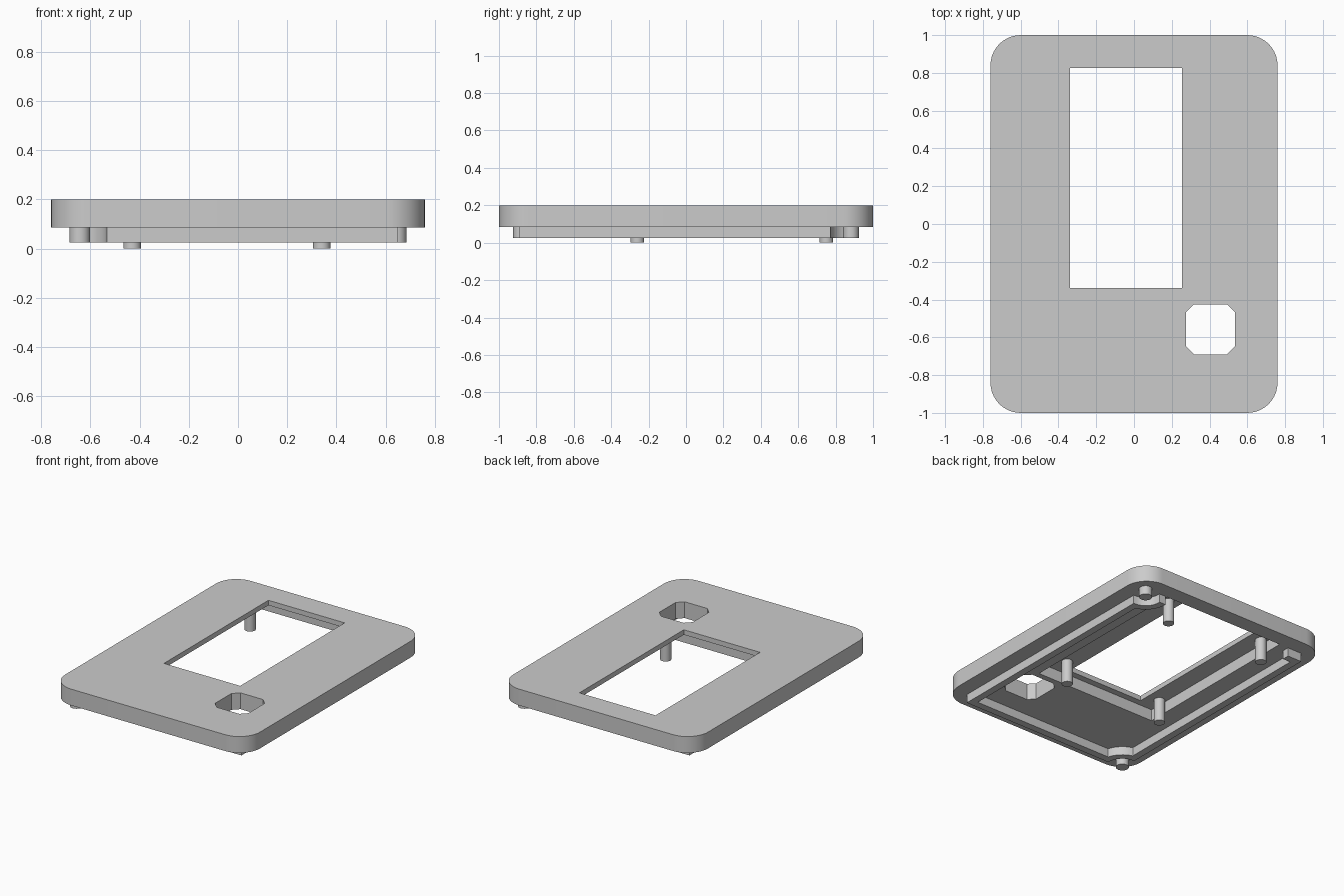
import bpy, bmesh
from math import cos, sin, pi

cube = bpy.data.objects.get("Cube")
if cube:
    bpy.data.objects.remove(cube, do_unlink=True)

grey = bpy.data.materials.new("plain_grey")
grey.use_nodes = True
GREY = (0.6, 0.6, 0.6, 1)
grey.diffuse_color = GREY
grey.node_tree.nodes["Principled BSDF"].inputs["Base Color"].default_value = GREY

TOP, SHELL, LIP = 0.2, 0.085, 0.025      # top face, shell underside, lip underside
POCKET = 0.165                           # ceiling of the display pocket


def prism(name, outline, z0, z1):
    """Extrude a counter-clockwise outline from z0 up to z1."""
    bm = bmesh.new()
    low = bm.faces.new([bm.verts.new((x, y, z0)) for x, y in outline])
    up = bmesh.ops.extrude_face_region(bm, geom=[low])["geom"]
    bmesh.ops.translate(bm, vec=(0, 0, z1 - z0),
                        verts=[v for v in up if isinstance(v, bmesh.types.BMVert)])
    bmesh.ops.recalc_face_normals(bm, faces=bm.faces)
    mesh = bpy.data.meshes.new(name)
    bm.to_mesh(mesh)
    bm.free()
    mesh.materials.append(grey)
    obj = bpy.data.objects.new(name, mesh)
    bpy.context.collection.objects.link(obj)
    return obj


def arc(cx, cy, r, a0, a1, n):
    return [(cx + r * cos(a0 + (a1 - a0) * i / n), cy + r * sin(a0 + (a1 - a0) * i / n))
            for i in range(n + 1)]


def rect(x0, x1, y0, y1):
    return [(x0, y0), (x1, y0), (x1, y1), (x0, y1)]


def rounded(x0, x1, y0, y1, r, n):
    """Rectangle with round corners, or chamfered ones when n is 1."""
    pts = []
    centres = rect(x0 + r, x1 - r, y0 + r, y1 - r)
    for k, (cx, cy) in enumerate(centres):
        a = pi + k * pi / 2
        pts += arc(cx, cy, r, a, a + pi / 2, n)
    return pts


def cut(obj, cutter):
    mod = obj.modifiers.new("cut", "BOOLEAN")
    mod.operation, mod.solver, mod.object = "DIFFERENCE", "EXACT", cutter
    bpy.context.view_layer.objects.active = obj
    bpy.ops.object.modifier_apply(modifier=mod.name)
    bpy.data.objects.remove(cutter, do_unlink=True)


def smooth(obj):
    bpy.ops.object.select_all(action="DESELECT")
    obj.select_set(True)
    bpy.context.view_layer.objects.active = obj
    bpy.ops.object.shade_smooth_by_angle(angle=pi / 6)


# Cover plate with display pocket, window and button hole
cover = prism("cover_plate", rounded(-0.76, 0.76, -1, 1, 0.16, 10), SHELL, TOP)
cut(cover, prism("pocket_cutter", rect(-0.47, 0.47, -0.385, 0.89), 0, POCKET))
cut(cover, prism("window_cutter", rect(-0.34, 0.255, -0.34, 0.825), 0, 0.3))
cut(cover, prism("button_cutter", rounded(0.275, 0.535, -0.69, -0.425, 0.042, 1), 0, 0.3))
smooth(cover)

# Locating lip, scooped around two corner posts and open along the back
X, Y, WALL = 0.65, 0.89, 0.05
PX, PY, SCOOP = 0.643, 0.882, 0.11
XI, YI, RI = X - WALL, Y - WALL, SCOOP + WALL
outer = arc(-PX, -PY, SCOOP, pi / 2, 0, 8)
outer[0], outer[-1] = (-X, outer[0][1]), (outer[-1][0], -Y)
scoop = arc(PX, PY, SCOOP, -pi / 2, -pi, 8)
scoop[0], scoop[-1] = (X, scoop[0][1]), (scoop[-1][0], Y)
inner_scoop = arc(PX, PY, RI, -pi, -pi / 2 - 0.27, 8)
inner_corner = arc(-PX, -PY, RI, 0.27, pi / 2 - 0.27, 8)
lip = prism("locating_lip",
            outer + [(X, -Y)] + scoop + [(PX - RI, Y)] + inner_scoop
            + [(XI, -YI)] + inner_corner
            + [(-XI, YI), (-X + 0.11, YI), (-X + 0.11, Y), (-X, Y)],
            LIP, SHELL)
smooth(lip)

# Corner posts
for side, name in ((1, "back_left_post"), (-1, "front_right_post")):
    smooth(prism(name, arc(side * PX, side * PY, 0.042, 0, 2 * pi, 24)[:-1], LIP, SHELL))

# Display mounting pins
for x, xn in ((-0.43, "right"), (0.34, "left")):
    for y, yn in ((-0.26, "front"), (0.75, "back")):
        smooth(prism(f"{yn}_{xn}_pin", arc(x, y, 0.036, 0, 2 * pi, 24)[:-1], 0, POCKET))
